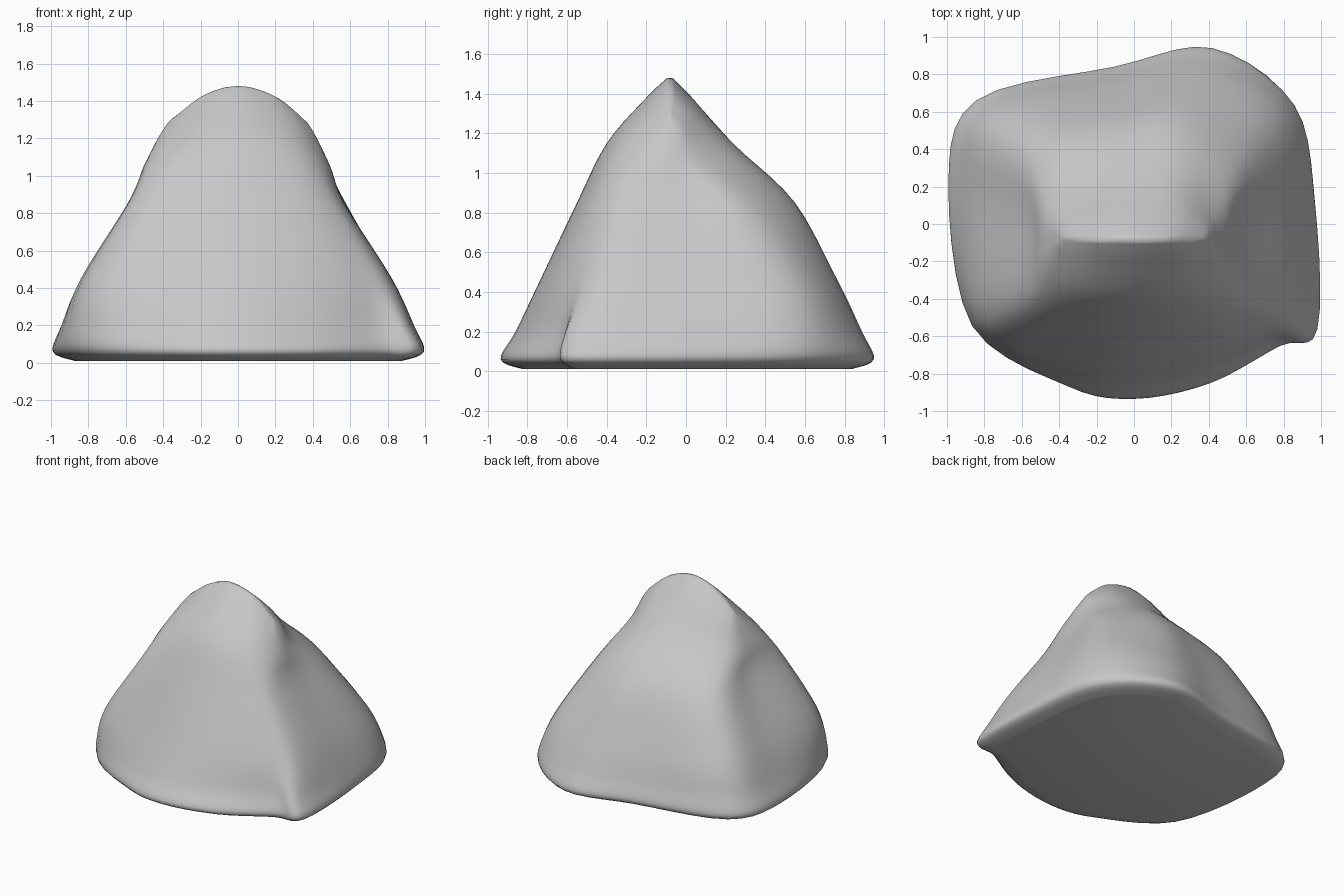
import bpy
import bmesh

STEPS = 5  # smooth samples between neighbouring guide points

cube = bpy.data.objects.get("Cube")
if cube:
    bpy.data.objects.remove(cube, do_unlink=True)


def ring(height, droop, outline):
    """Horizontal outline whose height falls off away from the centre."""
    return [(x, y, height - droop * x * x) for x, y in outline]


def spline(a, b, c, d, t):
    """Point on a smooth curve running through b and c."""
    return tuple(
        0.5 * (2 * q + (r - p) * t + (2 * p - 5 * q + 4 * r - s) * t ** 2
               + (3 * q - p - 3 * r + s) * t ** 3)
        for p, q, r, s in zip(a, b, c, d))


def smooth_closed(points):
    n = len(points)
    return [spline(*(points[(i + k) % n] for k in (-1, 0, 1, 2)), s / STEPS)
            for i in range(n) for s in range(STEPS)]


def smooth_open(points):
    last = len(points) - 1
    curve = [spline(*(points[min(max(i + k, 0), last)] for k in (-1, 0, 1, 2)), s / STEPS)
             for i in range(last) for s in range(STEPS)]
    return curve + [points[-1]]


# Outlines run from the front centre, round the +x side, the back and the -x side
foot = [(0, -.935), (.41, -.85), (.78, -.65), (.98, -.56), (.965, .1), (.85, .63),
        (.42, .94), (-.1, .84), (-.84, .66), (-.99, .2), (-.85, -.54), (-.36, -.865)]
skirt = [(0, -.86), (.4, -.78), (.74, -.62), (.92, -.54), (.93, .08), (.84, .62),
         (.4, .88), (-.1, .8), (-.81, .63), (-.94, .15), (-.86, -.54), (-.37, -.8)]
lower = [(0, -.74), (.37, -.69), (.66, -.57), (.81, -.42), (.81, .03), (.75, .54),
         (.35, .76), (-.1, .71), (-.73, .56), (-.82, .1), (-.8, -.51), (-.4, -.68)]
shoulder = [(0, -.55), (.27, -.52), (.47, -.44), (.56, -.31), (.57, 0), (.55, .3),
            (.27, .53), (-.05, .52), (-.52, .38), (-.57, 0), (-.57, -.41), (-.3, -.52)]
upper = [(0, -.4), (.23, -.38), (.38, -.33), (.47, -.23), (.49, -.08), (.43, .08),
         (.22, .23), (-.1, .22), (-.42, .11), (-.5, -.1), (-.47, -.3), (-.25, -.38)]
brow = [(0, -.2), (.18, -.19), (.31, -.18), (.39, -.14), (.42, -.09), (.38, -.01),
        (.2, .03), (-.08, .03), (-.36, 0), (-.43, -.09), (-.39, -.16), (-.2, -.19)]
crest = [(x * .91, (y + .08) * .12 - .08) for x, y in brow]
underside = [(x * .88, y * .88) for x, y in foot]

rings = [ring(.01, 0, underside), ring(.06, 0, foot), ring(.2, 0, skirt),
         ring(.45, 0, lower), ring(.85, 0, shoulder), ring(1.15, .4, upper),
         ring(1.38, 1, brow), ring(1.48, 1.45, crest)]

# Skin the smoothed outlines
columns = [smooth_open(column) for column in zip(*map(smooth_closed, rings))]
bm = bmesh.new()
grid = [[bm.verts.new(point) for point in column] for column in columns]
for near, far in zip(grid, grid[1:] + grid[:1]):
    for i in range(len(near) - 1):
        bm.faces.new((near[i], far[i], far[i + 1], near[i + 1]))

# Close the flat bottom and the narrow crest
caps = [bm.faces.new([column[end] for column in grid]) for end in (0, -1)]
bmesh.ops.triangulate(bm, faces=caps)
bmesh.ops.recalc_face_normals(bm, faces=bm.faces)

mesh = bpy.data.meshes.new("boulder")
bm.to_mesh(mesh)
bm.free()
boulder = bpy.data.objects.new("boulder", mesh)
bpy.context.collection.objects.link(boulder)

# Plain grey stone
stone = bpy.data.materials.new("grey stone")
stone.use_nodes = True
colour = (.57, .57, .57, 1)
stone.diffuse_color = colour
stone.node_tree.nodes["Principled BSDF"].inputs["Base Color"].default_value = colour
mesh.materials.append(stone)

bpy.context.view_layer.objects.active = boulder
boulder.select_set(True)
bpy.ops.object.shade_smooth_by_angle(angle=1.0)
